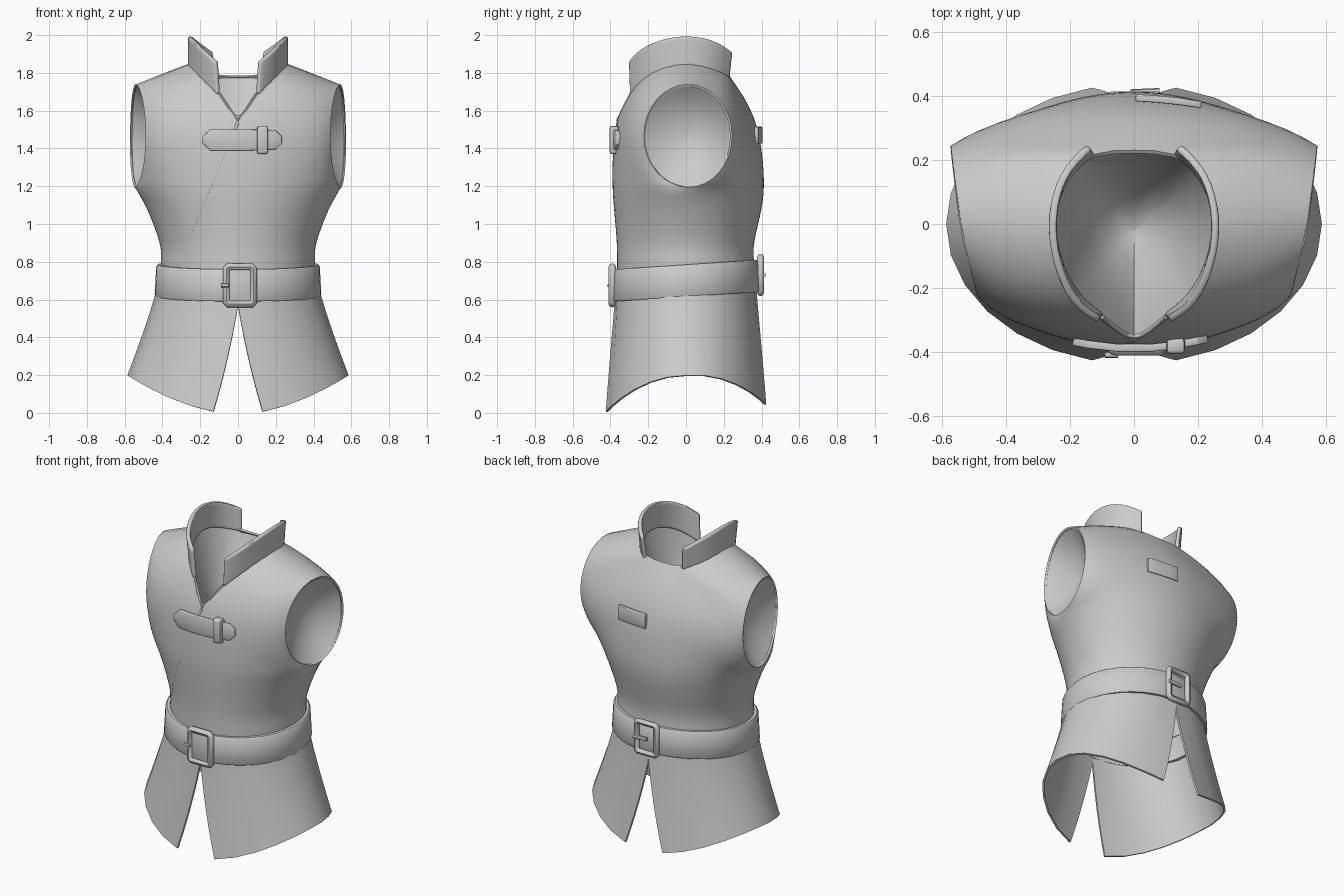
import bpy, bmesh, math
from mathutils import Vector
from mathutils.bvhtree import BVHTree

cube = bpy.data.objects.get("Cube")
if cube:
    bpy.data.objects.remove(cube)

grey = bpy.data.materials.new("plain_grey")
grey.use_nodes = True
grey.diffuse_color = (0.6, 0.6, 0.6, 1)
grey.node_tree.nodes["Principled BSDF"].inputs["Base Color"].default_value = (0.6, 0.6, 0.6, 1)


def finish(name, data, subsurf=0, thick=0, bevel=0):
    """Make an object, bake its modifiers and shade it smooth by angle."""
    obj = bpy.data.objects.new(name, data)
    bpy.context.collection.objects.link(obj)
    if subsurf:
        mod = obj.modifiers.new("smooth", "SUBSURF")
        mod.levels = subsurf
        mod.boundary_smooth = "PRESERVE_CORNERS"
    if thick:
        mod = obj.modifiers.new("thickness", "SOLIDIFY")
        mod.thickness = thick
        mod.offset = 0
    if bevel:
        mod = obj.modifiers.new("round", "BEVEL")
        mod.width = bevel
        mod.segments = 2
    graph = bpy.context.evaluated_depsgraph_get()
    mesh = bpy.data.meshes.new_from_object(obj.evaluated_get(graph))
    bpy.data.objects.remove(obj)
    mesh.materials.clear()
    mesh.materials.append(grey)
    for p in mesh.polygons:
        p.use_smooth = True
    mesh.set_sharp_from_angle(angle=math.radians(45))
    obj = bpy.data.objects.new(name, mesh)
    bpy.context.collection.objects.link(obj)


def add_grid(bm, rows, closed=False):
    vs = [[bm.verts.new(p) for p in r] for r in rows]
    n = len(rows[0])
    for a, b in zip(vs, vs[1:]):
        for i in range(n if closed else n - 1):
            j = (i + 1) % n
            bm.faces.new((a[i], a[j], b[j], b[i]))


def to_mesh(bm, name):
    bmesh.ops.remove_doubles(bm, verts=bm.verts[:], dist=0.0005)
    bmesh.ops.recalc_face_normals(bm, faces=bm.faces[:])
    mesh = bpy.data.meshes.new(name)
    bm.to_mesh(mesh)
    return mesh


def tube(name, pts, r, cyclic=False):
    cu = bpy.data.curves.new(name, "CURVE")
    cu.dimensions = "3D"
    cu.bevel_depth = r
    cu.bevel_resolution = 2
    cu.use_fill_caps = True
    sp = cu.splines.new("POLY")
    sp.points.add(len(pts) - 1)
    for p, q in zip(sp.points, pts):
        p.co = (*q, 1)
    sp.use_cyclic_u = cyclic
    finish(name, cu)


def box(name, loc, size, bevel):
    bm = bmesh.new()
    bmesh.ops.create_cube(bm, size=1)
    for v in bm.verts:
        v.co = Vector(loc) + Vector(a * b for a, b in zip(v.co, size))
    finish(name, to_mesh(bm, name), bevel=bevel)


def dish(name, ring, centre, axis):
    """Concave lining from an opening's edge to a centre point, sunk along one axis."""
    rows = []
    for t in (0, 0.1, 0.25, 0.45, 0.7, 0.99):
        row = []
        for p in ring:
            p = Vector(p)
            q = p.lerp(centre, t)
            q[axis] = p[axis] + (centre[axis] - p[axis]) * (1 - (1 - t) ** 2)
            row.append(q)
        rows.append(row)
    bm = bmesh.new()
    add_grid(bm, rows, True)
    bm.faces.new(bm.verts[-len(ring):])
    finish(name, to_mesh(bm, name))


def mirror(pts, sx):
    return [(sx * p[0], p[1], p[2]) for p in pts]


# Torso: rows run from the centre line or neckline to the side or armhole
WAIST = [(0.75, 0.4, -0.36, 0.36), (0.8, 0.405, -0.36, 0.355), (0.87, 0.4, -0.36, 0.35),
         (0.95, 0.425, -0.365, 0.365), (1.03, 0.455, -0.372, 0.385), (1.12, 0.495, -0.38, 0.403)]
SHOULDER = (0.265, 0.02, 1.855)
FRONT = [(0, -0.385, 1.2), (0, -0.385, 1.31), (0, -0.38, 1.43), (0, -0.36, 1.55), (0.05, -0.33, 1.615),
         (0.1, -0.29, 1.69), (0.18, -0.23, 1.77), (0.24, -0.12, 1.83), SHOULDER]
BACK = [(0, 0.41, 1.2), (0, 0.405, 1.32), (0, 0.39, 1.44), (0, 0.36, 1.56), (0, 0.3, 1.68),
        (0, 0.225, 1.78), (0.13, 0.225, 1.785), (0.22, 0.15, 1.815), SHOULDER]


def arm_edge(angle, s):
    y = 0.01 + s * 0.235 * math.sin(angle)
    slope = 0.12 if y > 0 else 0.25
    return Vector((0.54 + slope * y, y, 1.465 - 0.275 * math.cos(angle)))


def bezier_row(inner, outer, f, s):
    a, d = Vector(inner), Vector(outer)
    span = d - a
    bulge = Vector((0, s * 0.04 * math.sin(math.pi * f), 0))
    b = a + (1 - f) * Vector((0.55 * span.x, 0, 0)) + f * span / 3 + bulge * 0.5
    c = d + (1 - f) * Vector((0, s * 0.55 * abs(span.y), 0)) - f * span / 3 + bulge
    row = []
    for i in range(11):
        t = i / 10
        u = 1 - t
        row.append(a * u ** 3 + b * 3 * u * u * t + c * 3 * u * t * t + d * t ** 3)
    return row


bm = bmesh.new()
for s, inner in ((-1, FRONT), (1, BACK)):
    rows = [bezier_row((0, w[2] if s < 0 else w[3], w[0]), (w[1], 0.01, w[0]), 0, s) for w in WAIST]
    rows += [bezier_row(p, arm_edge(math.pi * k / 8, s), k / 8, s) for k, p in enumerate(inner)]
    for sx in (1, -1):
        add_grid(bm, [mirror(r, sx) for r in rows])
surface = BVHTree.FromBMesh(bm)
finish("torso", to_mesh(bm, "torso"), subsurf=1, thick=0.012)


def surface_y(x, z, s):
    return surface.ray_cast(Vector((x, 2 * s, z)), Vector((0, -s, 0)))[0].y


# Collar wings and the armhole linings
NECK = FRONT[5:] + [BACK[7], BACK[6]]
TOP = [(0.11, -0.295, 1.86), (0.19, -0.25, 1.925), (0.245, -0.12, 1.983), (0.26, 0.02, 2.0),
       (0.225, 0.16, 1.97), (0.14, 0.24, 1.91)]
for sx, side in ((1, "left"), (-1, "right")):
    low = [Vector(p) - Vector((0, 0, 0.01)) for p in mirror(NECK, sx)]
    high = [Vector(p) for p in mirror(TOP, sx)]
    bm = bmesh.new()
    add_grid(bm, [[a.lerp(b, t) for a, b in zip(low, high)] for t in (0, 0.5, 1)])
    finish(side + "_collar", to_mesh(bm, "collar"), subsurf=2, thick=0.024, bevel=0.008)
    ring = [arm_edge(math.pi * k / 16, -1) for k in range(17)]
    ring += [arm_edge(math.pi * k / 16, 1) for k in range(15, 0, -1)]
    dish(side + "_armhole_lining", mirror(ring, sx), Vector((sx * 0.42, 0.01, 1.465)), 0)

# Neck lining and neckline rim
half = FRONT[3:] + [BACK[7], BACK[6]]
dish("neck_lining", half + [BACK[5]] + mirror(half[:0:-1], -1), Vector((0, -0.02, 1.35)), 2)
tube("neckline_rim", mirror(FRONT[5:2:-1], -1) + FRONT[4:6], 0.008)

# Overlapping front edge
edge = []
for i in range(17):
    x, z = -0.32 * i / 16, 1.54 - 0.76 * i / 16
    edge.append((x, surface_y(x, z, -1) + 0.001, z))
tube("front_overlap_edge", edge, 0.008)

# Skirt halves, split at front and back
for sx, side in ((1, "left"), (-1, "right")):
    rows = []
    for j in range(9):
        v = j / 8
        gap = 0.226 * max(0, (v - 0.25) / 0.75)
        flare = v ** 1.2
        row = []
        for i in range(13):
            a = -math.pi / 2 + gap + (math.pi - 2 * gap) * i / 12
            c, sn = math.cos(a), math.sin(a)
            hem = 0.205 * max(c, 0) ** 1.8 - 0.008 + 0.04 * max(sn, 0)
            row.append((sx * c * (0.4 + 0.18 * flare), sn * (0.36 + 0.07 * flare), 0.76 + (hem - 0.76) * v))
        rows.append(row)
    bm = bmesh.new()
    add_grid(bm, rows)
    finish(side + "_skirt", to_mesh(bm, "skirt"), thick=0.012)

# Belt, tilted a little higher at the back and wider at its lower edge
bm = bmesh.new()
profile = [(-0.02, -0.085), (0.005, -0.085), (0.011, -0.075), (0.003, 0.075),
           (-0.005, 0.085), (-0.03, 0.085), (-0.02, -0.085)]
angles = [math.tau * i / 48 for i in range(48)]
add_grid(bm, [[((0.43 + r) * math.cos(a), (0.383 + r) * math.sin(a), 0.7 + 0.025 * math.sin(a) + h)
               for a in angles] for r, h in profile], True)
finish("belt", to_mesh(bm, "belt"))


# Buckle frames with prongs
def buckle(name, x, y, z, w, h, r):
    c = 0.012
    pts = []
    for px, pz in ((1, 1), (-1, 1), (-1, -1), (1, -1)):
        ends = [(px * (w - c), pz * h), (px * w, pz * (h - c))]
        if px * pz > 0:
            ends.reverse()
        pts += [(x + a, y, z + b) for a, b in ends]
    tube(name, pts, r, True)


buckle("front_buckle", 0.01, -0.39, 0.675, 0.072, 0.098, 0.02)
box("front_belt_end", (0.01, -0.387, 0.675), (0.13, 0.02, 0.17), 0.005)
tube("front_prong", [(-0.09, -0.408, 0.675), (-0.05, -0.408, 0.675)], 0.01)
buckle("back_buckle", 0, 0.395, 0.73, 0.07, 0.095, 0.018)
tube("back_prong", [(0.08, 0.412, 0.73), (-0.01, 0.408, 0.73)], 0.012)


# Chest strap with its keeper, and the patch on the back
def ribbon(name, stations, z, s, thick):
    bm = bmesh.new()
    rows = []
    for x, h in stations:
        y = surface_y(x, z, s) + s * thick / 2
        rows.append([(x, y, z - h), (x, y, z), (x, y, z + h)])
    add_grid(bm, rows)
    finish(name, to_mesh(bm, name), thick=thick, bevel=0.004)


ribbon("chest_strap", [(-0.19, 0.015), (-0.145, 0.056), (-0.05, 0.056), (0.05, 0.056), (0.12, 0.053),
                       (0.2, 0.05), (0.23, 0.02)], 1.445, -1, 0.024)
keeper_y = surface_y(0.13, 1.445, -1) - 0.015
box("strap_keeper", (0.13, keeper_y, 1.445), (0.058, 0.05, 0.15), 0.012)
ribbon("back_patch", [(0.005, 0.045), (0.07, 0.045), (0.14, 0.045), (0.21, 0.045)], 1.47, 1, 0.022)
